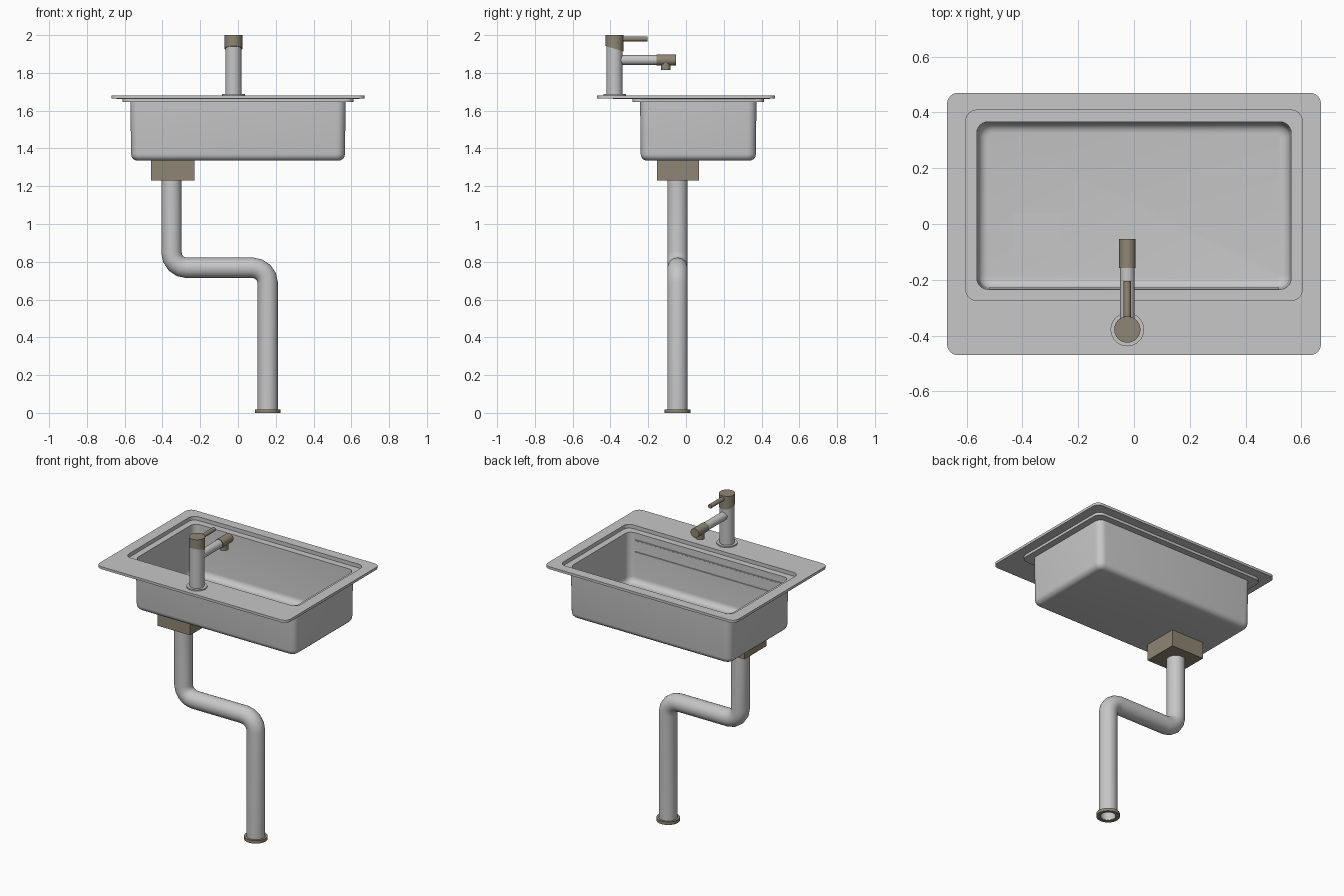
import bpy, bmesh, math
from mathutils import Vector, Matrix

if "Cube" in bpy.data.objects:
    bpy.data.objects.remove(bpy.data.objects["Cube"])


def material(name, rgb):
    m = bpy.data.materials.new(name)
    m.diffuse_color = (*rgb, 1)
    m.use_nodes = True
    m.node_tree.nodes["Principled BSDF"].inputs["Base Color"].default_value = m.diffuse_color
    return m


STEEL = material("steel_grey", (0.57, 0.57, 0.57))
BRONZE = material("dull_bronze", (0.275, 0.24, 0.177))


def finish(name, bm, mat):
    bmesh.ops.recalc_face_normals(bm, faces=bm.faces)
    me = bpy.data.meshes.new(name)
    bm.to_mesh(me)
    bm.free()
    me.materials.append(mat)
    me.shade_smooth()
    me.set_sharp_from_angle(angle=math.radians(35))
    ob = bpy.data.objects.new(name, me)
    bpy.context.collection.objects.link(ob)
    return ob


def cylinder(name, a, b, r, mat, segs=32):
    a, b = Vector(a), Vector(b)
    bm = bmesh.new()
    rot = (b - a).to_track_quat('Z', 'Y').to_matrix().to_4x4()
    bmesh.ops.create_cone(bm, cap_ends=True, segments=segs, radius1=r, radius2=r,
                          depth=(b - a).length,
                          matrix=Matrix.Translation((a + b) / 2) @ rot)
    return finish(name, bm, mat)


def box(name, lo, hi, mat):
    lo, hi = Vector(lo), Vector(hi)
    bm = bmesh.new()
    bmesh.ops.create_cube(bm, size=1, matrix=Matrix.Translation((lo + hi) / 2)
                          @ Matrix.Diagonal((*(hi - lo), 1)))
    return finish(name, bm, mat)


def rounded_rect(bm, hx, y0, y1, r, z, n=6):
    ring = []
    for cx, cy, start in ((hx - r, y1 - r, 0), (r - hx, y1 - r, 90),
                          (r - hx, y0 + r, 180), (hx - r, y0 + r, 270)):
        for i in range(n + 1):
            a = math.radians(start + 90 * i / n)
            ring.append(bm.verts.new((cx + r * math.cos(a), cy + r * math.sin(a), z)))
    return ring


# sink: one shell of stacked rounded rectangles, outside bottom -> rim -> inside floor
def basin_wall(hx, y0, y1, z, r=0.035, n=5):
    rows = []
    for i in range(n + 1):
        a = math.pi / 2 * i / n
        d = r * (1 - math.sin(a))
        rows.append((hx - d, y0 + d, y1 - d, 0.045 - d * 0.7, z + r * (1 - math.cos(a))))
    return rows


rows = basin_wall(0.566, -0.24, 0.37, 1.335)
rows += [(0.57, -0.243, 0.373, 0.045, 1.645),
         (0.612, -0.284, 0.414, 0.045, 1.645),
         (0.612, -0.284, 0.414, 0.045, 1.662),
         (0.67, -0.47, 0.47, 0.04, 1.664),
         (0.67, -0.47, 0.47, 0.04, 1.68),
         (0.603, -0.274, 0.408, 0.04, 1.68),
         (0.603, -0.274, 0.408, 0.04, 1.656),
         (0.563, -0.234, 0.366, 0.04, 1.656)]
rows += basin_wall(0.558, -0.231, 0.361, 1.344)[::-1]
bm = bmesh.new()
rings = [rounded_rect(bm, *row) for row in rows]
for p, q in zip(rings, rings[1:]):
    for i in range(len(p)):
        j = (i + 1) % len(p)
        bm.faces.new((p[i], p[j], q[j], q[i]))
bm.faces.new(rings[0])
bm.faces.new(rings[-1])
finish("sink_basin", bm, STEEL)

# ridges on the inner wall below the tap, and the flush drain cover
for i, z in enumerate((1.61, 1.535)):
    box(f"wall_ridge_{i + 1}", (-0.52, -0.236, z - 0.004), (0.52, -0.227, z + 0.004), STEEL)
box("drain_cover", (-0.433, -0.115, 1.341), (-0.26, 0.035, 1.347), STEEL)

# drain box under the basin
box("drain_box", (-0.46, -0.153, 1.23), (-0.23, 0.07, 1.337), BRONZE)

# waste pipe: hollow tube swept along two elbows
PY, R, SEG = -0.045, 0.08, 4
XA, XB, ZH = -0.352, 0.157, 0.768
path = [(XA, 1.24)]
for i in range(SEG + 1):
    a = math.pi / 2 * i / SEG
    path.append((XA + R - R * math.cos(a), ZH + R - R * math.sin(a)))
for i in range(SEG + 1):
    a = math.pi / 2 * i / SEG
    path.append((XB - R + R * math.sin(a), ZH - R + R * math.cos(a)))
path.append((XB, 0.003))
bm = bmesh.new()


def tube_ring(k, r, n=32):
    p = Vector((path[k][0], 0, path[k][1]))
    dirs = [(Vector((path[j + 1][0], 0, path[j + 1][1]))
             - Vector((path[j][0], 0, path[j][1]))).normalized()
            for j in (k - 1, k) if 0 <= j < len(path) - 1]
    t = sum(dirs, Vector()).normalized()
    side = Vector((0, 1, 0))
    up = t.cross(side)
    p.y = PY
    return [bm.verts.new(p + r * (math.cos(2 * math.pi * i / n) * side
                                  + math.sin(2 * math.pi * i / n) * up)) for i in range(n)]


count = len(path)
tube = [tube_ring(k, 0.054) for k in range(count)]
tube += [tube_ring(k, 0.044) for k in reversed(range(count))]
for k in range(len(tube)):
    p, q = tube[k], tube[(k + 1) % len(tube)]
    for i in range(len(p)):
        j = (i + 1) % len(p)
        bm.faces.new((p[i], p[j], q[j], q[i]))
finish("waste_pipe", bm, STEEL)

# collar ring at the foot of the pipe
bm = bmesh.new()
collar = [[bm.verts.new((XB + r * math.cos(math.tau * i / 32),
                         PY + r * math.sin(math.tau * i / 32), z)) for i in range(32)]
          for r, z in ((0.048, 0), (0.068, 0), (0.068, 0.019), (0.048, 0.019))]
for k in range(4):
    p, q = collar[k], collar[(k + 1) % 4]
    for i in range(32):
        j = (i + 1) % 32
        bm.faces.new((p[i], p[j], q[j], q[i]))
finish("pipe_collar", bm, BRONZE)

# tap: base, body and a head with a slanted lower edge
TX, TY = -0.024, -0.378
cylinder("tap_base", (TX, TY, 1.675), (TX, TY, 1.688), 0.06, STEEL)
cylinder("tap_body", (TX, TY, 1.68), (TX, TY, 1.96), 0.043, STEEL)
head = cylinder("tap_head", (TX, TY, 1.928), (TX, TY, 2.0), 0.047, BRONZE)
for v in head.data.vertices:
    if v.co.z < 1.96:
        v.co.z -= 0.3 * (v.co.y - TY)

# lever, spout, spout tip and nozzle
cylinder("tap_lever", (TX, TY + 0.03, 1.98), (TX, -0.205, 1.98), 0.013, BRONZE, 16)
cylinder("tap_spout", (TX, TY, 1.868), (TX, -0.15, 1.868), 0.026, STEEL)
cylinder("spout_tip", (TX, -0.157, 1.868), (TX, -0.053, 1.868), 0.029, BRONZE)
cylinder("spout_nozzle", (TX, -0.107, 1.86), (TX, -0.107, 1.815), 0.025, BRONZE)
